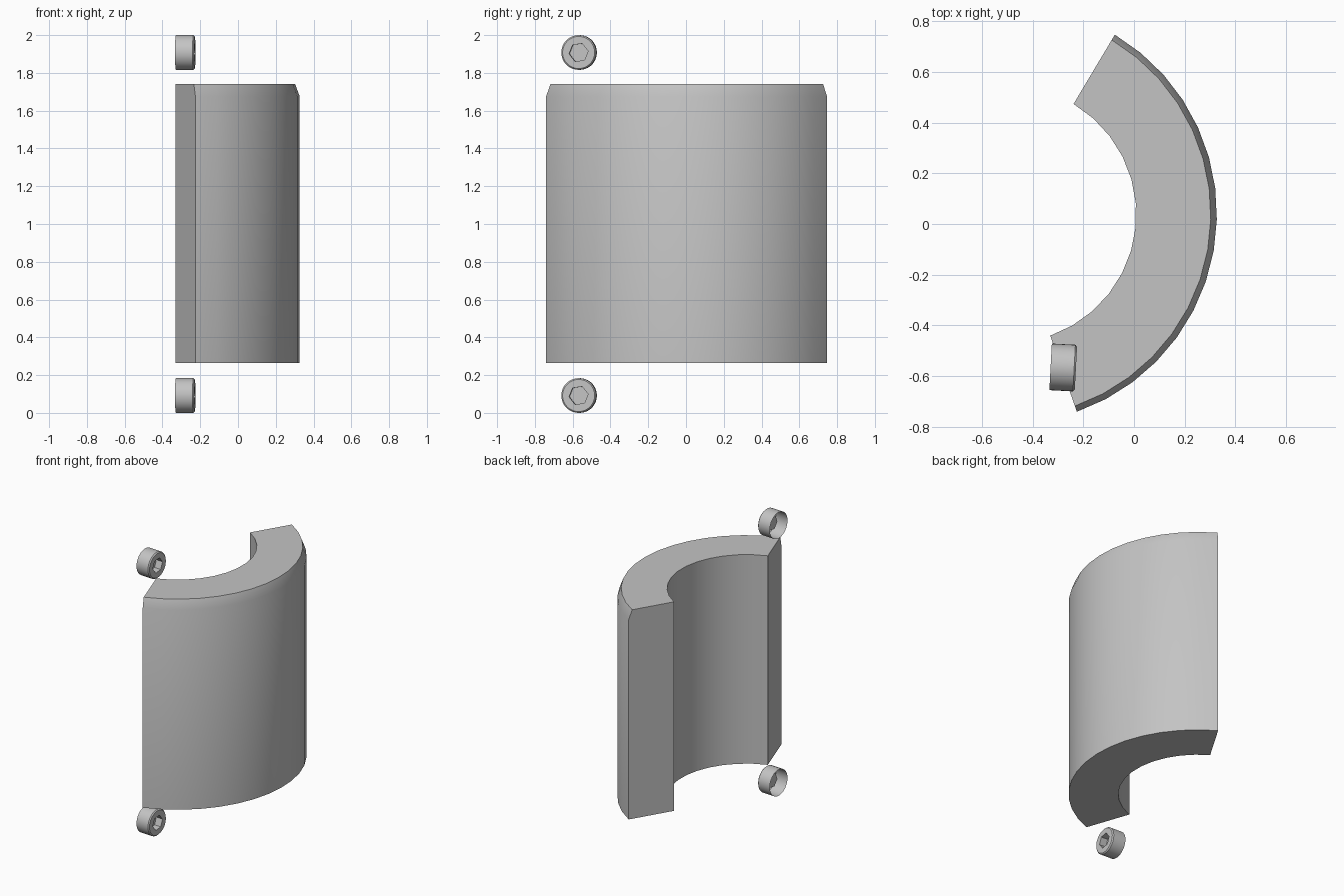
import bpy, bmesh, math
from mathutils import Matrix, Vector

cube = bpy.data.objects.get("Cube")
if cube:
    bpy.data.objects.remove(cube, do_unlink=True)

grey = bpy.data.materials.new("satin grey")
grey.use_nodes = True
COLOUR = (0.55, 0.55, 0.55, 1)
grey.diffuse_color = COLOUR
grey.node_tree.nodes["Principled BSDF"].inputs["Base Color"].default_value = COLOUR


def finish(name, bm):
    """Turn a bmesh into a smooth-shaded grey object with sharp corners kept."""
    mesh = bpy.data.meshes.new(name)
    bm.to_mesh(mesh)
    bm.free()
    mesh.materials.append(grey)
    obj = bpy.data.objects.new(name, mesh)
    bpy.context.collection.objects.link(obj)
    bpy.ops.object.select_all(action='DESELECT')
    obj.select_set(True)
    bpy.context.view_layer.objects.active = obj
    bpy.ops.object.shade_smooth_by_angle(angle=math.radians(30))
    return obj


def strip(bm, a, b, closed=False):
    """Quads between two rows of vertices."""
    n = len(a)
    for i in range(n if closed else n - 1):
        j = (i + 1) % n
        bm.faces.new((a[i], a[j], b[j], b[i]))


# Curved shell: a thick arc with a chamfer around the outer top edge
CENTRE = (-0.498, 0.038)
START, END = math.radians(-70.7), math.radians(59.2)
Z0, Z_CHAMFER, Z1 = 0.265, 1.675, 1.74


def arc(bm, radius, z, segments):
    row = []
    for i in range(segments + 1):
        a = START + (END - START) * i / segments
        row.append(bm.verts.new((CENTRE[0] + radius * math.cos(a),
                                 CENTRE[1] + radius * math.sin(a), z)))
    return row


bm = bmesh.new()
outer_low = arc(bm, 0.825, Z0, 15)
outer_mid = arc(bm, 0.825, Z_CHAMFER, 15)
outer_top = arc(bm, 0.801, Z1, 15)
inner_low = arc(bm, 0.507, Z0, 12)
inner_top = arc(bm, 0.507, Z1, 12)
strip(bm, outer_low, outer_mid)
strip(bm, outer_mid, outer_top)
strip(bm, inner_top, inner_low)
bm.faces.new(outer_top + inner_top[::-1])
bm.faces.new(outer_low[::-1] + inner_low)
for e in (0, -1):
    bm.faces.new((outer_low[e], outer_mid[e], outer_top[e], inner_top[e], inner_low[e]))
bmesh.ops.recalc_face_normals(bm, faces=bm.faces)
finish("curved_shell", bm)


# Screw heads: hollow caps with a hexagonal socket facing +x
def ring(bm, radius, x, count, turn=0.0):
    return [bm.verts.new((x, radius * math.cos(turn + math.tau * i / count),
                          radius * math.sin(turn + math.tau * i / count)))
            for i in range(count)]


def screw_head(name, z):
    bm = bmesh.new()
    sides, half, radius = 36, 0.05, 0.092
    turn = math.radians(8)
    back = ring(bm, radius, -half, sides)
    front = ring(bm, radius, half - 0.007, sides)
    rim = ring(bm, radius - 0.007, half, sides)
    hex_top = ring(bm, 0.051, half, 6, turn)
    hex_low = ring(bm, 0.051, half - 0.05, 6, turn)
    strip(bm, back, front, True)
    strip(bm, front, rim, True)
    # annular face between the rim and the socket, one fan per hexagon side
    per = sides // 6
    for k in range(6):
        part = [rim[(k * per + i) % sides] for i in range(per + 1)]
        bm.faces.new(part + [hex_top[(k + 1) % 6], hex_top[k]])
    strip(bm, hex_top, hex_low, True)
    bm.faces.new(hex_low)
    bmesh.ops.recalc_face_normals(bm, faces=bm.faces)
    place = Matrix.Translation(Vector((-0.279, -0.566, z))) @ Matrix.Rotation(math.radians(-3), 4, 'Z')
    bmesh.ops.transform(bm, matrix=place, verts=bm.verts)
    finish(name, bm)


screw_head("lower_screw_head", 0.092)
screw_head("upper_screw_head", 1.908)
